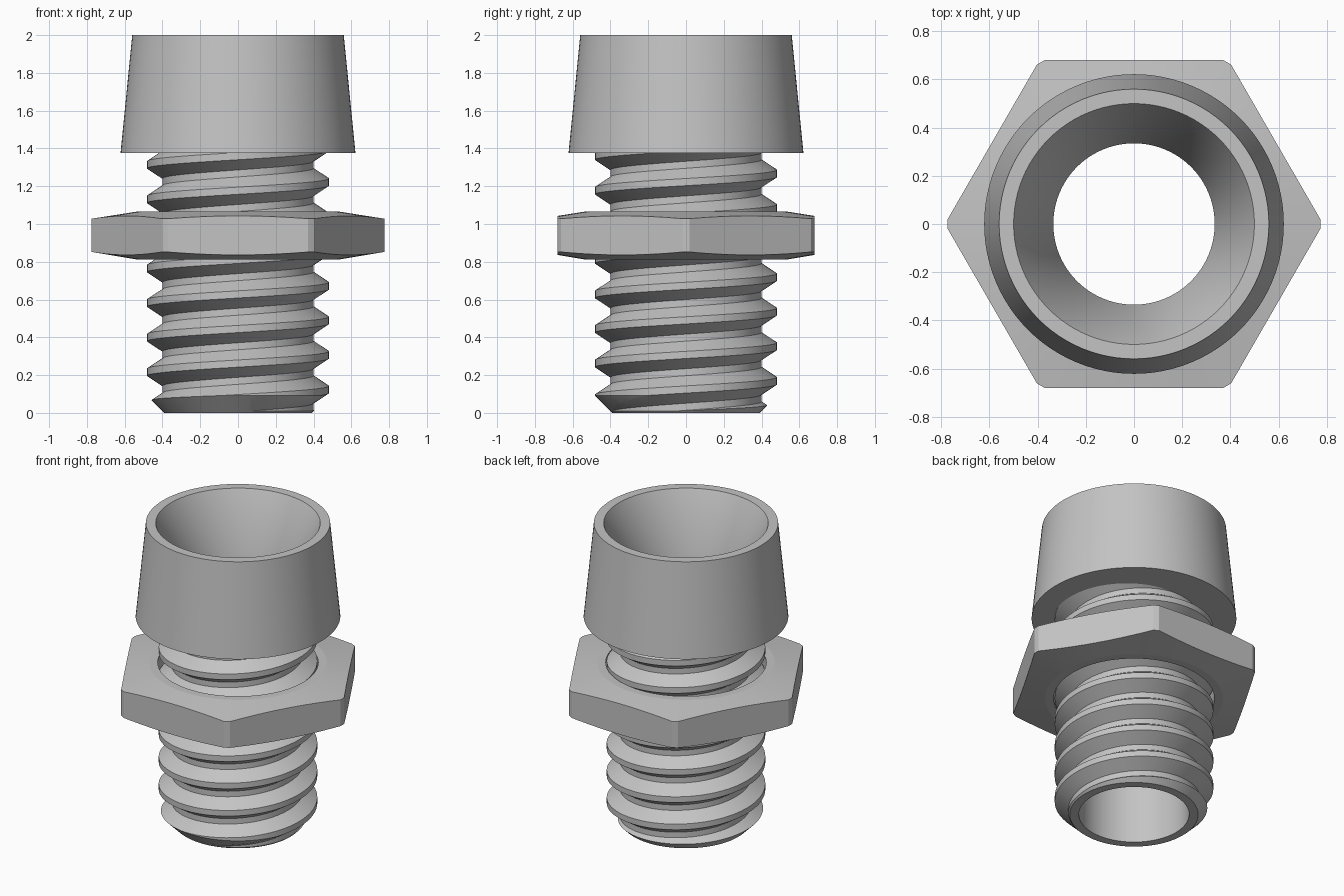
import bpy, bmesh
from math import sin, cos, pi, radians

cube = bpy.data.objects.get("Cube")
if cube:
    bpy.data.objects.remove(cube, do_unlink=True)

SEG = 96
BORE = 0.335
PITCH = 0.183

steel = bpy.data.materials.new("grey_steel")
steel.use_nodes = True
GREY = (0.55, 0.55, 0.55, 1)
steel.diffuse_color = GREY
steel.node_tree.nodes["Principled BSDF"].inputs["Base Color"].default_value = GREY


def finish(name, bm):
    bmesh.ops.recalc_face_normals(bm, faces=bm.faces[:])
    mesh = bpy.data.meshes.new(name)
    bm.to_mesh(mesh)
    bm.free()
    mesh.materials.append(steel)
    obj = bpy.data.objects.new(name, mesh)
    bpy.context.collection.objects.link(obj)
    return obj


def lathe(name, profile):
    """Closed (radius, height) loop spun into a ring."""
    bm = bmesh.new()
    rings = []
    for j in range(SEG):
        a = 2 * pi * j / SEG
        rings.append([bm.verts.new((r * cos(a), r * sin(a), z)) for r, z in profile])
    n = len(profile)
    for j in range(SEG):
        a, b = rings[j], rings[(j + 1) % SEG]
        for i in range(n):
            k = (i + 1) % n
            bm.faces.new((a[i], b[i], b[k], a[k]))
    return finish(name, bm)


def thread_solid(name, root, crest, pitch, start, turns):
    """Solid rod with a single right-handed thread."""
    flat, flank = 0.038, 0.054
    section = [(crest, -flat / 2), (crest, flat / 2),
               (root, flat / 2 + flank), (root, pitch - flat / 2 - flank)]
    n = len(section)
    bm = bmesh.new()
    cols = []
    for j in range(SEG):
        a = 2 * pi * j / SEG
        cols.append([bm.verts.new((r * cos(a), r * sin(a),
                                   start + pitch * (k + j / SEG) + dz))
                     for k in range(turns) for r, dz in section])
    for j in range(SEG):
        a = cols[j]
        # the last column joins the first one a full turn higher
        b = cols[j + 1] if j + 1 < SEG else cols[0][n:]
        for i in range(min(len(a), len(b)) - 1):
            bm.faces.new((a[i], b[i], b[i + 1], a[i + 1]))
    # close both ends with a fan
    mid = start + pitch * turns / 2
    low = bm.verts.new((0, 0, start - pitch))
    high = bm.verts.new((0, 0, start + pitch * (turns + 1)))
    for e in [e for e in bm.edges if e.is_boundary]:
        v, w = e.verts
        bm.faces.new((v, w, low if v.co.z < mid else high))
    return finish(name, bm)


def hex_prism(name, apothem, z0, z1):
    bm = bmesh.new()
    rad = apothem / cos(pi / 6)
    base = bm.faces.new([bm.verts.new((rad * cos(k * pi / 3), rad * sin(k * pi / 3), z0))
                         for k in range(6)])
    top = bmesh.ops.extrude_face_region(bm, geom=[base])["geom"]
    for v in top:
        if isinstance(v, bmesh.types.BMVert):
            v.co.z = z1
    return finish(name, bm)


def activate(obj):
    bpy.ops.object.select_all(action='DESELECT')
    obj.select_set(True)
    bpy.context.view_layer.objects.active = obj


def intersect(obj, helper):
    activate(obj)
    mod = obj.modifiers.new("trim", 'BOOLEAN')
    mod.operation = 'INTERSECT'
    mod.solver = 'EXACT'
    mod.object = helper
    bpy.ops.object.modifier_apply(modifier=mod.name)
    bpy.data.objects.remove(helper, do_unlink=True)


def smooth(obj, degrees):
    activate(obj)
    bpy.ops.object.shade_smooth_by_angle(angle=radians(degrees))


# Threaded tube, chamfered at the lower end and bored through
tube = thread_solid("threaded_tube", 0.40, 0.482, PITCH, 0.124 - PITCH * 3, 13)
intersect(tube, lathe("tube_envelope", [
    (BORE, 0), (0.39, 0), (0.40, 0.01), (0.51, 0.12), (0.51, 1.375), (BORE, 1.375)]))
smooth(tube, 20)

# Hexagonal lock nut with coned faces and a straight hole
nut = hex_prism("hex_nut", 0.68, 0.7, 1.2)
intersect(nut, lathe("nut_envelope", [
    (0.488, 0.813), (0.54, 0.813), (0.775, 0.852),
    (0.775, 1.028), (0.54, 1.065), (0.488, 1.065)]))
smooth(nut, 6)

# Tapered sleeve with a conical mouth running into the bore
sleeve = lathe("tapered_sleeve", [(0.622, 1.375), (0.56, 2), (0.50, 2),
                                  (BORE, 1.64), (BORE, 1.375)])
smooth(sleeve, 30)
